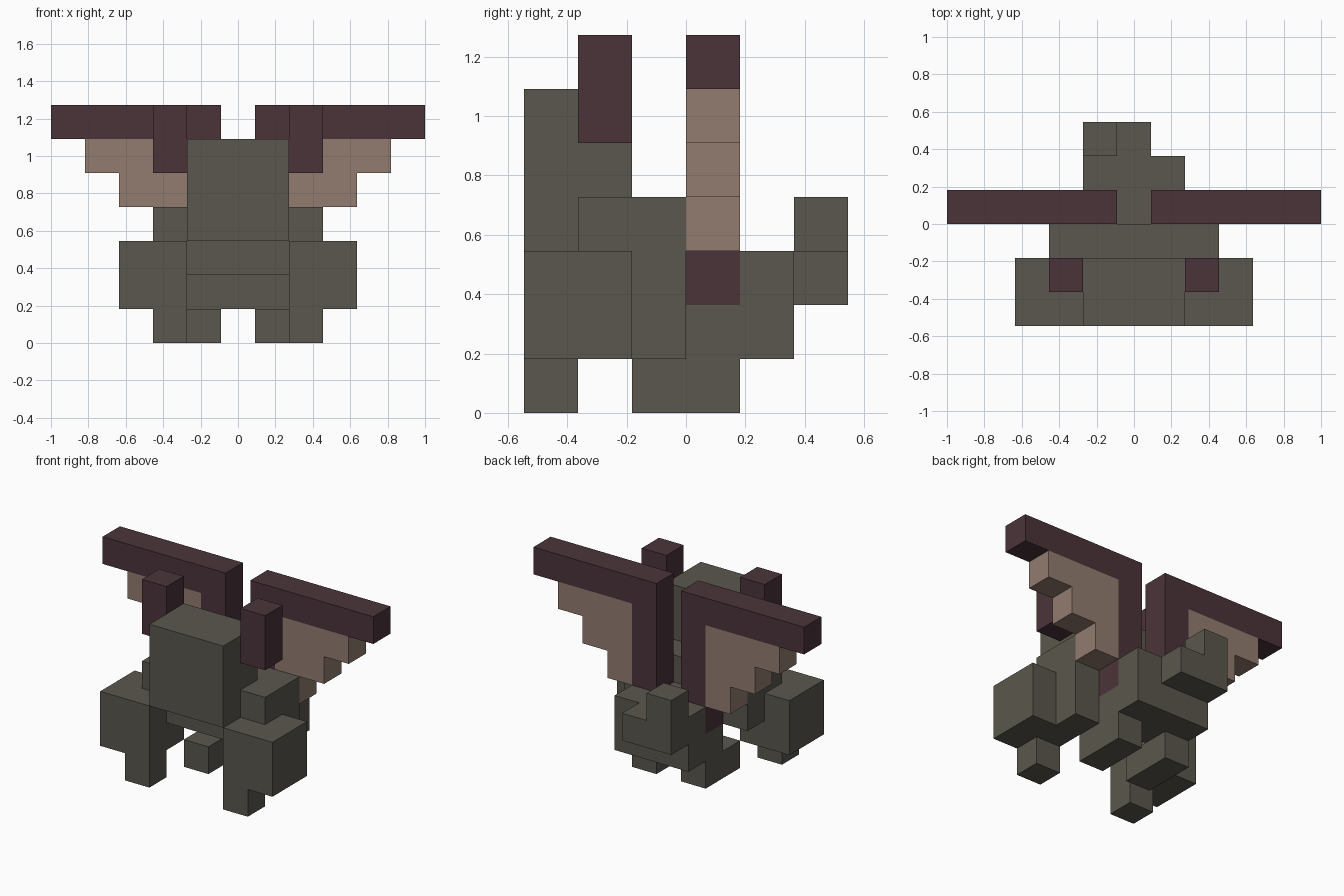
import bpy, bmesh

U = 2 / 11  # one block of the grid

if "Cube" in bpy.data.objects:
    bpy.data.objects.remove(bpy.data.objects["Cube"], do_unlink=True)


def material(name, rgb):
    m = bpy.data.materials.new(name)
    m.use_nodes = True
    m.diffuse_color = (*rgb, 1)
    bsdf = next(n for n in m.node_tree.nodes if n.type == 'BSDF_PRINCIPLED')
    bsdf.inputs["Base Color"].default_value = (*rgb, 1)
    return m


GREY = material("stone_grey_green", (0.102, 0.095, 0.074))
DARK = material("dark_plum", (0.069, 0.034, 0.042))
TAN = material("dusty_tan", (0.287, 0.202, 0.162))


def prism(name, profile, y0, y1, mat, side=1):
    """Extrude an x-z profile (in blocks) from y0 to y1; side=-1 mirrors it."""
    bm = bmesh.new()
    face = bm.faces.new([bm.verts.new((side * x * U, y0 * U, z * U)) for x, z in profile])
    ext = bmesh.ops.extrude_face_region(bm, geom=[face])
    verts = [g for g in ext["geom"] if isinstance(g, bmesh.types.BMVert)]
    bmesh.ops.translate(bm, verts=verts, vec=(0, (y1 - y0) * U, 0))
    bmesh.ops.recalc_face_normals(bm, faces=bm.faces)
    me = bpy.data.meshes.new(name)
    bm.to_mesh(me)
    bm.free()
    me.materials.append(mat)
    ob = bpy.data.objects.new(name, me)
    bpy.context.collection.objects.link(ob)
    return ob


def box(name, x, y, z, mat, side=1):
    return prism(name, [(x[0], z[0]), (x[1], z[0]), (x[1], z[1]), (x[0], z[1])],
                 y[0], y[1], mat, side)


# Head, chest and hindquarters
box("head", (-1.5, 1.5), (-3, -1), (3, 6), GREY)
prism("chest_front", [(-1.5, 2), (1.5, 2), (1.5, 3), (-1.5, 3)], -2, -1, GREY)
box("chest_back", (-1.5, 1.5), (-1, 0), (2, 4), GREY)
# Mid body narrows at the top to take the wing roots
prism("mid_body", [(-1.5, 1), (1.5, 1), (1.5, 2), (0.5, 2), (0.5, 3),
                   (-0.5, 3), (-0.5, 2), (-1.5, 2)], 0, 1, GREY)
box("hindquarters", (-1.5, 1.5), (1, 2), (1, 3), GREY)

# Tail with upturned tip to one side
prism("tail", [(-1.5, 2), (0.5, 2), (0.5, 3), (-0.5, 3), (-0.5, 4), (-1.5, 4)], 2, 3, GREY)

# Paired parts
for label, s in (("left", 1), ("right", -1)):
    box(label + "_horn", (1.5, 2.5), (-2, -1), (5, 7), DARK, s)
    box(label + "_shoulder_front", (1.5, 2.5), (-2, -1), (3, 4), GREY, s)
    # One foreleg is braced lower against the flank
    box(label + "_shoulder_back", (1.5, 2.5), (-1, 0), (1 if s > 0 else 2, 4), GREY, s)
    box(label + "_foreleg", (1.5, 3.5), (-3, -1), (1, 3), GREY, s)
    box(label + "_forefoot", (1.5, 2.5), (-3, -2), (0, 1), GREY, s)
    box(label + "_hind_foot", (0.5, 1.5), (-1, 1), (0, 1), GREY, s)
    # Wing: angled frame with a stepped membrane
    prism(label + "_wing_frame", [(0.5, 2), (1.5, 2), (1.5, 6), (5.5, 6),
                                  (5.5, 7), (0.5, 7)], 0, 1, DARK, s)
    prism(label + "_wing_membrane", [(1.5, 3), (2.5, 3), (2.5, 4), (3.5, 4), (3.5, 5),
                                     (4.5, 5), (4.5, 6), (1.5, 6)], 0, 1, TAN, s)
